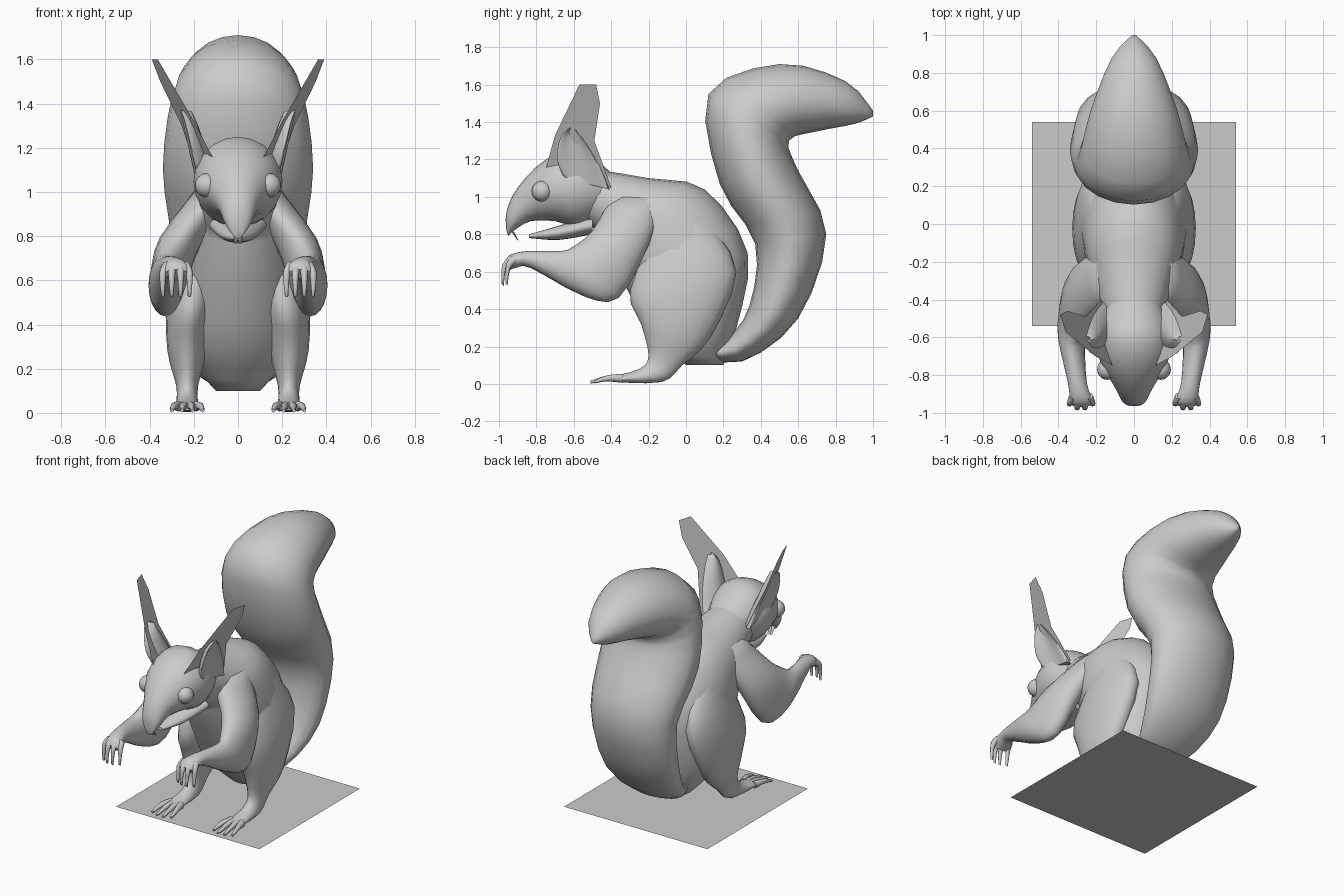
import bpy, bmesh, math
from mathutils import Vector

default = bpy.data.objects.get("Cube")
if default:
    bpy.data.objects.remove(default)

grey = bpy.data.materials.new("plain grey")
grey.use_nodes = True
grey.diffuse_color = (.6, .6, .6, 1)
grey.node_tree.nodes["Principled BSDF"].inputs["Base Color"].default_value = grey.diffuse_color


def finish(name, bm, mirrored=False):
    """Turn a bmesh into a smooth-shaded object, optionally mirrored across x."""
    bmesh.ops.recalc_face_normals(bm, faces=bm.faces)
    mesh = bpy.data.meshes.new(name)
    bm.to_mesh(mesh)
    bm.free()
    mesh.materials.append(grey)
    part = bpy.data.objects.new(name, mesh)
    bpy.context.collection.objects.link(part)
    bpy.ops.object.select_all(action='DESELECT')
    part.select_set(True)
    bpy.context.view_layer.objects.active = part
    bpy.ops.object.shade_smooth_by_angle(angle=math.radians(60))
    if mirrored:
        mirror = part.modifiers.new("mirror", 'MIRROR')
        mirror.use_mirror_merge = False


def smooth_sections(sections, steps):
    """Pass a flowing spline through the given sections."""
    keys = [Vector(section) for section in sections]
    keys = [keys[0]] + keys + [keys[-1]]
    flowing = []
    for before, start, end, after in zip(keys, keys[1:], keys[2:], keys[3:]):
        leaving, arriving = (end - before) / 2, (after - start) / 2
        for step in range(steps):
            t = step / steps
            ease = t * t * (3 - 2 * t)
            flowing.append(start.lerp(end, ease)
                           + leaving * t * (1 - t) ** 2
                           - arriving * t * t * (1 - t))
    return flowing + [keys[-1]]


def loft(name, sections, mirrored=False, sides=20, steps=3, bow=0):
    """Each section: two opposite outline points (y, z, y, z), half width, centre x."""
    bm = bmesh.new()
    rings = []
    for ya, za, yb, zb, width, x in smooth_sections(sections, steps):
        first, second = Vector((x, ya, za)), Vector((x, yb, zb))
        middle, half = (first + second) / 2, (first - second) / 2
        ring = []
        for i in range(sides):
            turn = math.tau * i / sides
            sideways = width * math.sin(turn) + bow * math.cos(turn) ** 2
            offset = half * math.cos(turn) + Vector((sideways, 0, 0))
            ring.append(bm.verts.new(middle + offset))
        rings.append(ring)
    for lower, upper in zip(rings, rings[1:]):
        for i in range(sides):
            bm.faces.new((lower[i - 1], lower[i], upper[i], upper[i - 1]))
    bm.faces.new(rings[0])
    bm.faces.new(rings[-1])
    finish(name, bm, mirrored)


def central_loft(name, sections, **options):
    """Loft whose sections all lie on the middle plane."""
    loft(name, [(*section, 0) for section in sections], **options)


def spike(name, path, radius, tilt):
    """Thin mirrored tube that tapers along a short path, its sections tilted."""
    sections = []
    for k, (x, y, z) in enumerate(path):
        r = radius * (1 - k / len(path))
        dy, dz = r * math.sin(tilt), r * math.cos(tilt)
        sections.append((y - dy, z + dz, y + dy, z - dz, r, x))
    loft(name, sections, mirrored=True, sides=8)


# Ground sheet
bm = bmesh.new()
bmesh.ops.create_grid(bm, x_segments=1, y_segments=1, size=.54)
finish("ground_sheet", bm)

# Torso, from rump to neck
central_loft("torso", [
    (.2, .1, 0, .1, .1),
    (.27, .3, -.2, .3, .25),
    (.33, .7, -.36, .6, .28),
    (.1, 1.04, -.42, .74, .25),
    (-.2, 1.1, -.45, .8, .2),
    (-.5, 1.15, -.6, .9, .14)])

# Bushy tail, from base to tip
central_loft("tail", [
    (.05, .16, .1, .2, .08),
    (.3, .12, .22, .24, .18),
    (.6, .35, .34, .42, .27),
    (.75, .8, .37, .75, .3),
    (.6, 1.14, .18, 1.07, .34),
    (.55, 1.3, .12, 1.55, .3),
    (.7, 1.35, .5, 1.71, .23),
    (.9, 1.39, .85, 1.62, .12),
    (1, 1.43, 1, 1.46, .01)])

# Head with tapering snout, and the open lower jaw
central_loft("head", [
    (-.4, 1.13, -.45, .9, .14),
    (-.57, 1.25, -.58, .84, .2),
    (-.75, 1.2, -.7, .87, .18),
    (-.9, 1.05, -.83, .87, .1),
    (-.96, .92, -.92, .82, .06),
    (-.96, .82, -.95, .79, .02)])
central_loft("lower_jaw", [
    (-.5, .9, -.5, .8, .13),
    (-.7, .84, -.68, .77, .08),
    (-.84, .8, -.84, .78, .02)])
spike("front_tooth", [(.01, -.93, .82), (.01, -.9, .77)], .013, 1)

# Eyes
bm = bmesh.new()
bmesh.ops.create_uvsphere(bm, u_segments=20, v_segments=12, radius=.055)
bmesh.ops.translate(bm, verts=bm.verts, vec=(.14, -.77, 1.03))
finish("eye", bm, mirrored=True)

# Cupped ears
loft("ear", [
    (-.65, 1.1, -.41, 1.04, .04, .14),
    (-.69, 1.2, -.46, 1.16, .03, .17),
    (-.67, 1.32, -.53, 1.28, .02, .2),
    (-.62, 1.37, -.59, 1.36, .01, .22)], mirrored=True, bow=.04)

# Flat ear tufts, lying in one slanted plane
bm = bmesh.new()
outline = [(-.75, 1.15), (-.7, 1.33), (-.57, 1.6), (-.48, 1.6),
           (-.46, 1.5), (-.49, 1.3), (-.4, 1.05)]
bm.faces.new([bm.verts.new((.3 * y + .44 * z - .17, y, z)) for y, z in outline])
finish("ear_tuft", bm, mirrored=True)

# Arms, from shoulder round the elbow to the paw
loft("arm", [
    (-.4, 1, -.1, 1, .1, .1),
    (-.5, .82, -.2, .74, .1, .26),
    (-.61, .73, -.36, .46, .08, .32),
    (-.68, .71, -.55, .47, .07, .33),
    (-.85, .71, -.83, .62, .05, .3),
    (-.94, .69, -.91, .62, .06, .28),
    (-.97, .65, -.94, .61, .05, .28)], mirrored=True)

# Legs, from thigh to the flat of the foot
loft("leg", [
    (-.15, .85, .12, .87, .08, .16),
    (-.3, .5, .27, .6, .11, .21),
    (-.24, .32, .13, .25, .09, .23),
    (-.2, .15, -.02, .1, .05, .23),
    (-.25, .08, -.13, .01, .05, .23),
    (-.4, .04, -.39, .01, .06, .23)], mirrored=True)

# Clawed fingers and toes, fanned across each paw and foot
for number in range(4):
    fan = .04 * (number - 1.5)
    back = abs(fan) / 2
    paw, foot = .28 + fan, .23 + fan
    spike(f"paw_finger_{number}", [
        (paw - fan / 3, -.91, .67), (paw, back - .98, .63), (paw, back - .99, .53)], .024, .8)
    spike(f"foot_toe_{number}", [
        (foot - fan / 3, -.34, .03), (foot, -.42, .03), (foot + fan / 6, back - .52, .01)], .024, 0)
